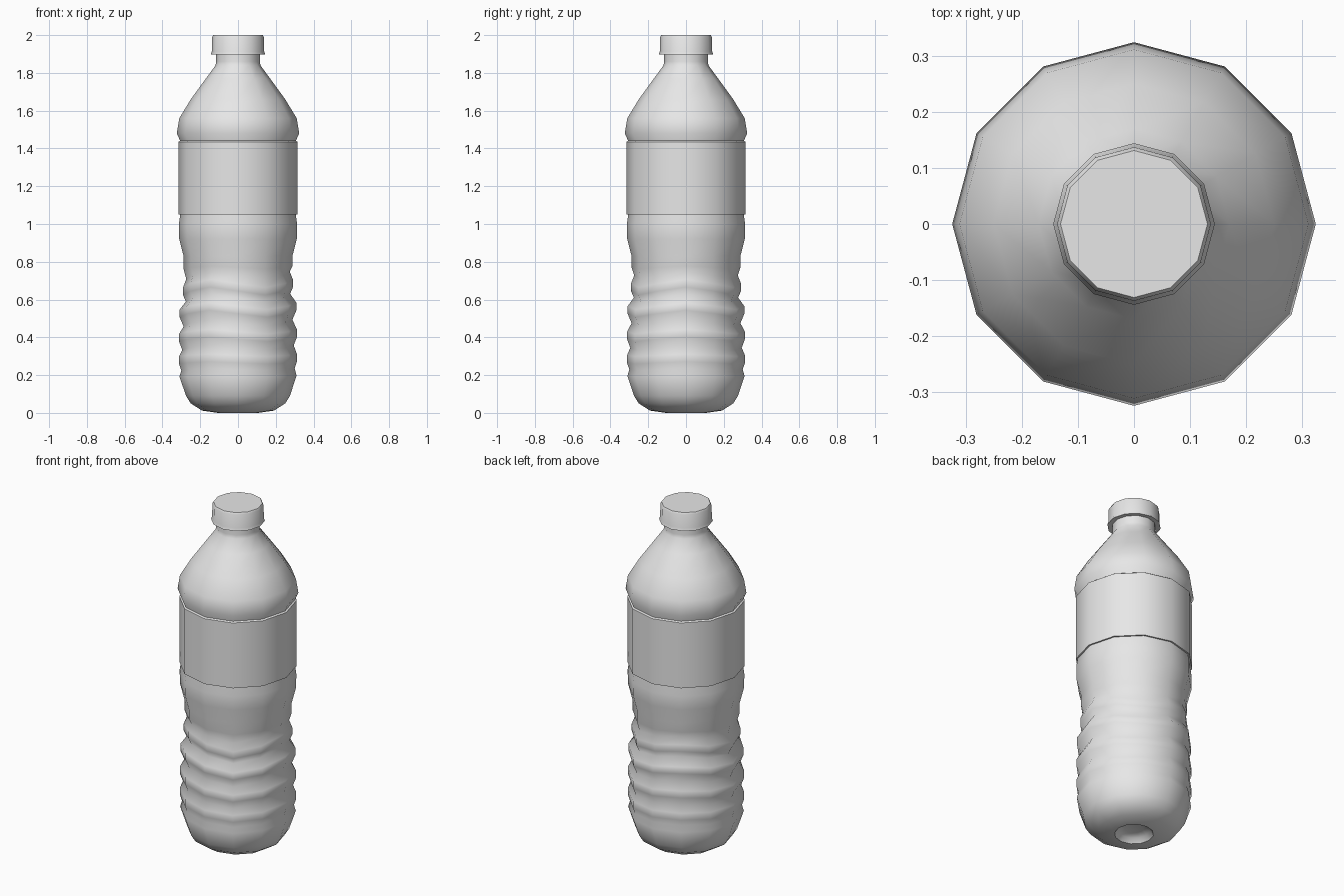
import bpy, bmesh, math

if "Cube" in bpy.data.objects:
    bpy.data.objects.remove(bpy.data.objects["Cube"])

SIDES = 12


def material(name, colour):
    m = bpy.data.materials.new(name)
    m.use_nodes = True
    m.diffuse_color = colour
    m.node_tree.nodes["Principled BSDF"].inputs["Base Color"].default_value = colour
    return m


def lathe(name, profile, mat, sharp):
    """Spin (radius, height, wave) points; wave lifts a ring three times per turn."""
    bm = bmesh.new()
    rings = []
    for r, z, wave in profile:
        ring = []
        for i in range(SIDES):
            a = 2 * math.pi * i / SIDES
            ring.append(bm.verts.new((r * math.cos(a), r * math.sin(a),
                                      z + wave * math.cos(3 * a))))
        rings.append(ring)
    for low, high in zip(rings, rings[1:]):
        for i in range(SIDES):
            j = (i + 1) % SIDES
            bm.faces.new((low[i], low[j], high[j], high[i]))
    bm.faces.new(rings[0][::-1])
    bm.faces.new(rings[-1])
    mesh = bpy.data.meshes.new(name)
    bm.to_mesh(mesh)
    bm.free()
    mesh.materials.append(mat)
    obj = bpy.data.objects.new(name, mesh)
    bpy.context.collection.objects.link(obj)
    bpy.ops.object.select_all(action='DESELECT')
    obj.select_set(True)
    bpy.context.view_layer.objects.active = obj
    bpy.ops.object.shade_smooth_by_angle(angle=math.radians(sharp))
    return obj


grey = material("grey plastic", (0.8, 0.8, 0.8, 1))

# Base with a dimple underneath
body = [(0.05, 0.035, 0), (0.085, 0.025, 0), (0.105, 0.0, 0), (0.19, 0.012, 0),
        (0.25, 0.05, 0), (0.275, 0.09, 0), (0.31, 0.195, 0.003)]

# Wavy ribs: groove radius, groove height, bulge radius, bulge height, wave
for gr, gz, br, bz, wave in [(0.3, 0.23, 0.312, 0.285, 0.006),
                             (0.295, 0.345, 0.312, 0.41, 0.012),
                             (0.288, 0.475, 0.309, 0.545, 0.018),
                             (0.276, 0.61, 0.291, 0.665, 0.021)]:
    body += [(gr, gz, wave), (br, bz - 0.02, wave), (br, bz + 0.02, wave)]

# Waist, shoulder and neck
body += [(0.274, 0.728, 0.02), (0.288, 0.77, 0.008), (0.288, 0.83, 0),
         (0.311, 0.92, 0), (0.313, 1.0, 0), (0.306, 1.05, 0), (0.306, 1.44, 0),
         (0.324, 1.48, 0), (0.311, 1.56, 0), (0.25, 1.66, 0), (0.17, 1.77, 0),
         (0.119, 1.84, 0), (0.116, 1.86, 0), (0.116, 1.93, 0)]
lathe("bottle_body", body, grey, 60)

# Label sleeve around the upper body
lathe("label_sleeve", [(0.305, 1.05, 0), (0.315, 1.05, 0),
                       (0.315, 1.435, 0), (0.305, 1.442, 0)], grey, 50)

# Screw cap with a slightly flared lower rim
lathe("screw_cap", [(0.11, 1.9, 0), (0.144, 1.897, 0), (0.139, 1.912, 0),
                    (0.137, 1.99, 0), (0.131, 2.0, 0)], grey, 40)
